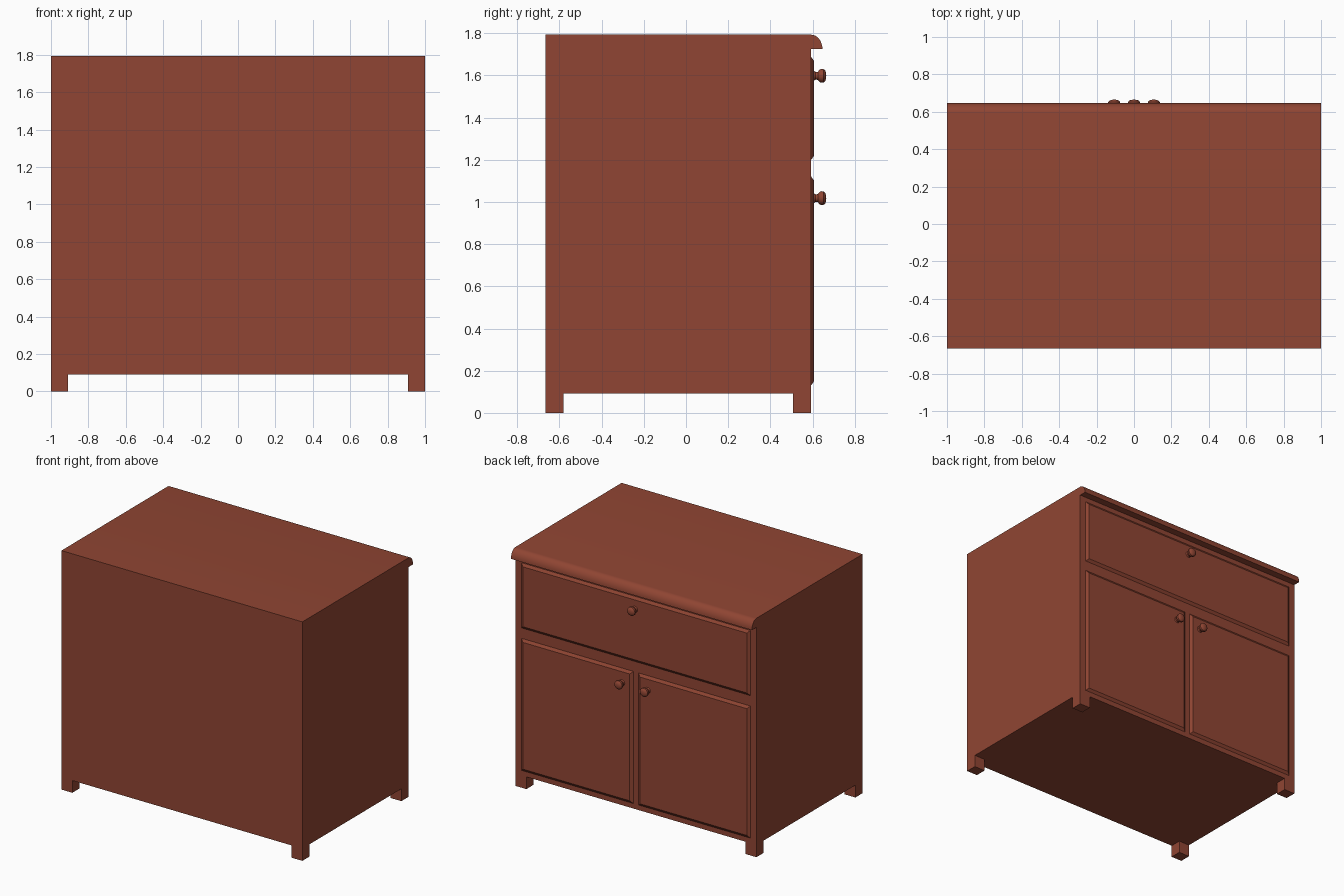
import bpy, bmesh, math
from mathutils import Matrix

if "Cube" in bpy.data.objects:
    bpy.data.objects.remove(bpy.data.objects["Cube"])

wood = bpy.data.materials.new("red_wood")
wood.diffuse_color = (0.28, 0.06, 0.033, 1)
wood.use_nodes = True
wood.node_tree.nodes["Principled BSDF"].inputs["Base Color"].default_value = wood.diffuse_color

BACK, FRONT = -0.665, 0.593      # cabinet depth; doors are on the +y side
BASE, TOP, LIP = 0.092, 1.793, 1.724


def finish(name, bm, smooth=False):
    bmesh.ops.recalc_face_normals(bm, faces=bm.faces)
    mesh = bpy.data.meshes.new(name)
    bm.to_mesh(mesh)
    bm.free()
    mesh.materials.append(wood)
    obj = bpy.data.objects.new(name, mesh)
    bpy.context.collection.objects.link(obj)
    if smooth:
        bpy.ops.object.select_all(action='DESELECT')
        obj.select_set(True)
        bpy.context.view_layer.objects.active = obj
        bpy.ops.object.shade_smooth_by_angle(angle=math.radians(35))
    return obj


def extrude_profile(name, profile, x0, x1, smooth=False):
    """Extrude a (y, z) outline along x."""
    bm = bmesh.new()
    face = bm.faces.new([bm.verts.new((x0, y, z)) for y, z in profile])
    ext = bmesh.ops.extrude_face_region(bm, geom=[face])['geom']
    moved = [v for v in ext if isinstance(v, bmesh.types.BMVert)]
    bmesh.ops.translate(bm, verts=moved, vec=(x1 - x0, 0, 0))
    return finish(name, bm, smooth)


def raised_panel(name, x0, x1, z0, z1, depth=0.014, inset=0.02):
    """Flat panel on the cabinet front with chamfered edges."""
    bm = bmesh.new()
    rings = []
    for y, i in ((FRONT, 0), (FRONT + depth, inset)):
        rings.append([bm.verts.new((x, y, z)) for x, z in (
            (x0 + i, z0 + i), (x1 - i, z0 + i), (x1 - i, z1 - i), (x0 + i, z1 - i))])
    bm.faces.new(rings[0])
    bm.faces.new(rings[1])
    for k in range(4):
        n = (k + 1) % 4
        bm.faces.new((rings[0][k], rings[0][n], rings[1][n], rings[1][k]))
    return finish(name, bm)


def knob(name, x, z):
    """Turned knob: profile of (radius, y) spun around the y axis."""
    profile = [(0.024, 0.605), (0.018, 0.615), (0.019, 0.625), (0.029, 0.633),
               (0.033, 0.642), (0.032, 0.652), (0.025, 0.660), (0.013, 0.664), (0, 0.665)]
    bm = bmesh.new()
    verts = [bm.verts.new((x + r, y, z)) for r, y in profile]
    edges = [bm.edges.new(p) for p in zip(verts, verts[1:])]
    bmesh.ops.spin(bm, geom=verts + edges, cent=(x, 0, z), axis=(0, 1, 0),
                   angle=math.tau, steps=24)
    bmesh.ops.remove_doubles(bm, verts=bm.verts, dist=1e-4)
    return finish(name, bm, True)


# Cabinet body with rounded overhanging top lip
curve = [(FRONT + 0.054 * math.sin(a), LIP + (TOP - LIP) * math.cos(a))
         for a in (math.radians(90 * i / 8) for i in range(9))]
extrude_profile("cabinet_body", [(BACK, BASE), (BACK, TOP)] + curve
                + [(FRONT, LIP), (FRONT, BASE)], -1, 1, True)

# Square corner legs
for side, x0 in (("right", -1), ("left", 0.91)):
    for end, y0 in (("back", BACK), ("front", FRONT - 0.085)):
        bm = bmesh.new()
        bmesh.ops.create_cube(bm, size=1, matrix=Matrix.Translation(
            (x0 + 0.045, y0 + 0.0425, BASE / 2)) @ Matrix.Diagonal((0.09, 0.085, BASE, 1)))
        finish(f"{end}_{side}_leg", bm)

# Drawer and pair of doors
raised_panel("drawer_front", -0.95, 0.95, 1.199, 1.688)
knob("drawer_knob", 0, 1.598)
for side, s in (("right", -1), ("left", 1)):
    raised_panel(f"{side}_door", *sorted((s * 0.022, s * 0.95)), 0.13, 1.121)
    knob(f"{side}_door_knob", s * 0.106, 1.018)
